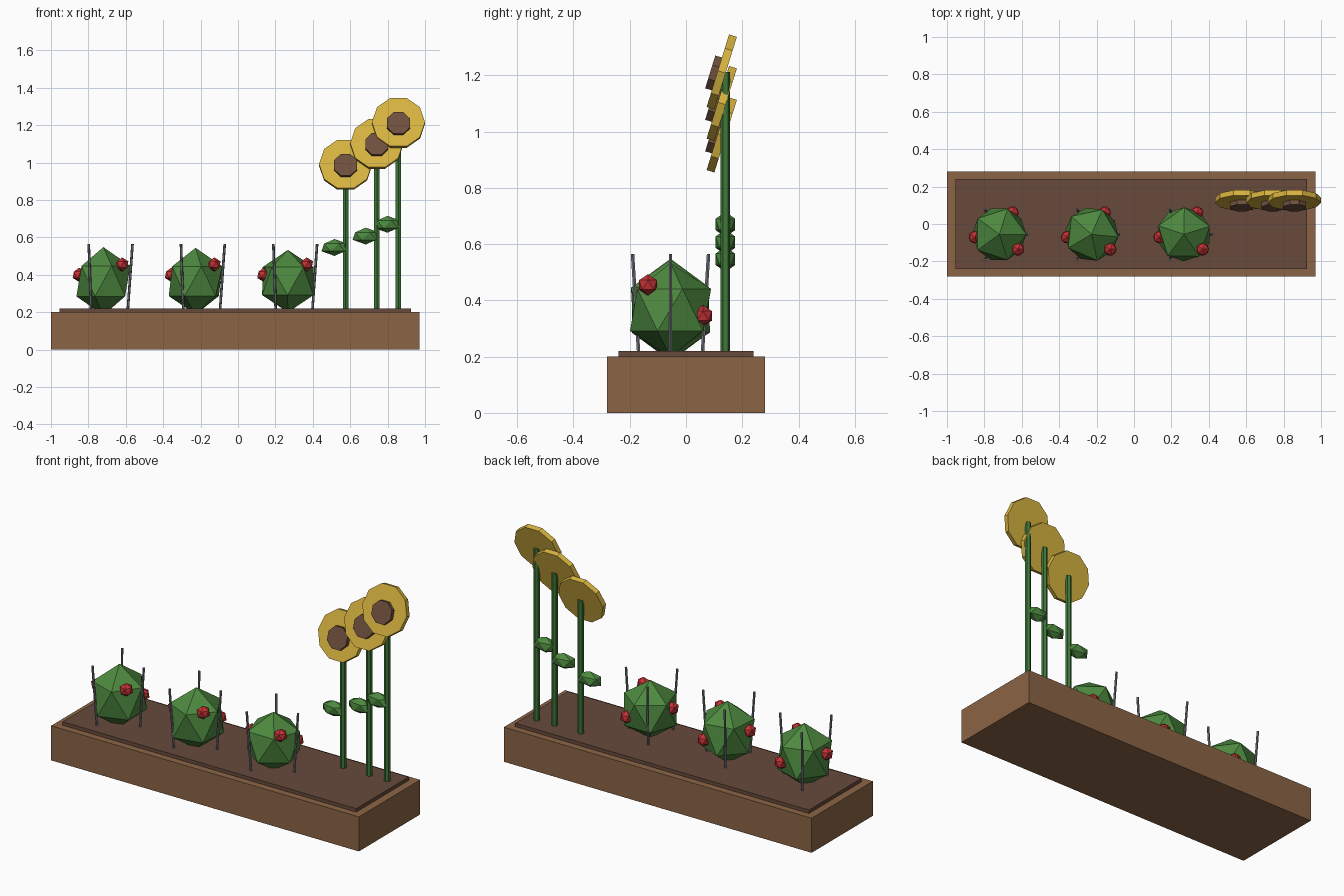
import bpy, bmesh, math
from mathutils import Matrix, Vector

if "Cube" in bpy.data.objects:
    bpy.data.objects.remove(bpy.data.objects["Cube"])


def material(name, r, g, b):
    m = bpy.data.materials.new(name)
    m.diffuse_color = (r, g, b, 1)
    m.use_nodes = True
    m.node_tree.nodes["Principled BSDF"].inputs["Base Color"].default_value = m.diffuse_color
    return m


WOOD = material("wood", 0.26, 0.13, 0.06)
SOIL = material("soil", 0.136, 0.067, 0.044)
LEAF = material("leaf_green", 0.075, 0.25, 0.05)
STEM = material("stem_green", 0.05, 0.19, 0.04)
BERRY = material("berry_red", 0.55, 0.032, 0.035)
PETAL = material("petal_yellow", 0.69, 0.46, 0.05)
SEED = material("seed_brown", 0.16, 0.08, 0.048)
METAL = material("stake_grey", 0.19, 0.20, 0.22)


def finish(name, bm, mat):
    bmesh.ops.recalc_face_normals(bm, faces=bm.faces)
    mesh = bpy.data.meshes.new(name)
    bm.to_mesh(mesh)
    bm.free()
    mesh.materials.append(mat)
    ob = bpy.data.objects.new(name, mesh)
    bpy.context.collection.objects.link(ob)
    return ob


def box(name, lo, hi, mat):
    lo, hi = Vector(lo), Vector(hi)
    bm = bmesh.new()
    size = Matrix.Diagonal((*(hi - lo), 1))
    bmesh.ops.create_cube(bm, size=1, matrix=Matrix.Translation((lo + hi) / 2) @ size)
    return finish(name, bm, mat)


def ico(name, centre, scale, mat, turn=0.0):
    """Faceted 20-sided ball, scaled per axis and turned about z."""
    bm = bmesh.new()
    m = Matrix.Translation(centre) @ Matrix.Rotation(turn, 4, 'Z') @ Matrix.Diagonal((*scale, 1))
    bmesh.ops.create_icosphere(bm, subdivisions=1, radius=1, matrix=m)
    return finish(name, bm, mat)


def prism(name, start, end, radius, sides, mat, phase=0.0):
    """Flat-sided rod or disc between two points."""
    start, end = Vector(start), Vector(end)
    axis = end - start
    turn = Matrix.Identity(3)
    if axis.normalized().z < 0.999:
        z = axis.normalized()
        x = Vector((1, 0, 0))
        x = (x - z * x.dot(z)).normalized()
        turn = Matrix((x, z.cross(x), z)).transposed()
    bm = bmesh.new()
    angles = [phase + 2 * math.pi * i / sides for i in range(sides)]
    ring = [bm.verts.new(start + turn @ Vector((radius * math.cos(a), radius * math.sin(a), 0)))
            for a in angles]
    face = bm.faces.new(ring)
    out = bmesh.ops.extrude_face_region(bm, geom=[face], use_keep_orig=True)
    verts = [v for v in out["geom"] if isinstance(v, bmesh.types.BMVert)]
    bmesh.ops.translate(bm, verts=verts, vec=axis)
    return finish(name, bm, mat)


# Planter and soil bed
box("planter", (-1, -0.28, 0), (0.97, 0.28, 0.2), WOOD)
box("soil_bed", (-0.955, -0.24, 0.19), (0.925, 0.24, 0.22), SOIL)

# Berry bushes, each with three leaning stakes
bushes = [(-0.72, 0.0, 0.182), (-0.227, -0.1, 0.178), (0.267, 0.3, 0.167)]
berries = [(-0.13, -0.015, 0.40), (0.10, -0.08, 0.455), (0.07, 0.115, 0.345)]
CY = -0.055
for n, (cx, turn, height) in enumerate(bushes, 1):
    ico(f"bush_{n}", (cx, CY, 0.366), (0.161, 0.161, height), LEAF, turn)
    for k, (dx, dy, z) in enumerate(berries, 1):
        ico(f"berry_{n}_{k}", (cx + dx, CY + dy, z), (0.038,) * 3, BERRY)
    for k in range(3):
        a = k * 2 * math.pi / 3
        c, s = math.cos(a), math.sin(a)
        prism(f"stake_{n}_{k + 1}", (cx + 0.13 * c, CY + 0.13 * s, 0.2),
              (cx + 0.156 * c, CY + 0.156 * s, 0.565), 0.007, 6, METAL)

# Tall flowers: stem, one leaf, tilted petal disc and seed disc
facing = Vector((0, -math.cos(0.3), math.sin(0.3)))
for n, (x, z, leaf_z) in enumerate([(0.575, 0.988, 0.546), (0.742, 1.1, 0.607),
                                    (0.858, 1.212, 0.67)], 1):
    prism(f"flower_stem_{n}", (x, 0.14, 0.2), (x, 0.14, z), 0.017, 6, STEM, math.pi / 6)
    ico(f"stem_leaf_{n}", (x - 0.059, 0.14, leaf_z), (0.078, 0.041, 0.045), LEAF)
    for part, y, r, sides, mat in [("petal_disc", 0.127, 0.142, 10, PETAL),
                                   ("seed_disc", 0.1, 0.066, 8, SEED)]:
        mid = Vector((x, y, z - (0.004 if sides == 8 else 0)))
        phase = math.pi / 8 if sides == 8 else 0
        prism(f"{part}_{n}", mid - facing * 0.0145, mid + facing * 0.0145, r, sides, mat, phase)
